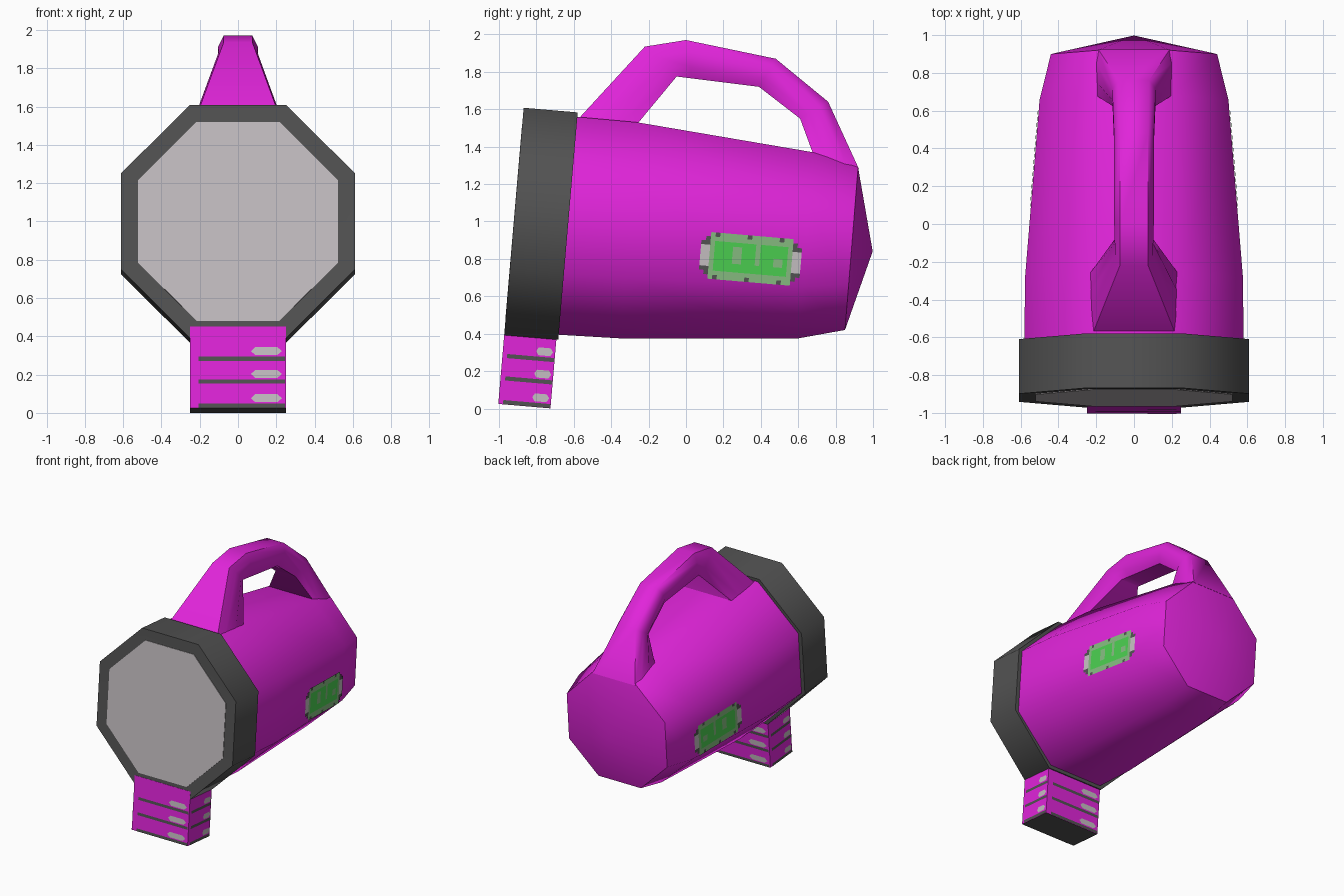
import bpy, bmesh, math
from mathutils import Vector
from mathutils.bvhtree import BVHTree

if "Cube" in bpy.data.objects:
    bpy.data.objects.remove(bpy.data.objects["Cube"])


def material(name, r, g, b):
    m = bpy.data.materials.new(name)
    m.diffuse_color = (r, g, b, 1)
    m.use_nodes = True
    m.node_tree.nodes["Principled BSDF"].inputs["Base Color"].default_value = m.diffuse_color
    return m


MAGENTA = material("magenta", 0.75, 0.018, 0.70)
GREY = material("dark grey", 0.085, 0.085, 0.085)
PALE = material("light grey", 0.56, 0.52, 0.54)
GREEN = material("green", 0.07, 0.62, 0.08)
SOFT = material("pale green", 0.24, 0.50, 0.22)


def finish(bm, name, mats, angle=None, recalc=True):
    if recalc:
        bmesh.ops.recalc_face_normals(bm, faces=bm.faces[:])
    me = bpy.data.meshes.new(name)
    bm.to_mesh(me)
    bm.free()
    for m in mats:
        me.materials.append(m)
    ob = bpy.data.objects.new(name, me)
    bpy.context.collection.objects.link(ob)
    if angle:
        bpy.ops.object.select_all(action='DESELECT')
        ob.select_set(True)
        bpy.context.view_layer.objects.active = ob
        bpy.ops.object.shade_smooth_by_angle(angle=math.radians(angle))
    return ob


def loft(rings, tip=None):
    """Skin a list of equal point rings; close the end flat or to a tip."""
    bm = bmesh.new()
    vs = [[bm.verts.new(p) for p in r] for r in rings]
    n = len(vs[0])
    for a, b in zip(vs, vs[1:]):
        for i in range(n):
            bm.faces.new((a[i], a[(i + 1) % n], b[(i + 1) % n], b[i]))
    bm.faces.new(vs[0])
    if tip:
        t = bm.verts.new(tip)
        for i in range(n):
            bm.faces.new((vs[-1][i], vs[-1][(i + 1) % n], t))
    else:
        bm.faces.new(vs[-1])
    bmesh.ops.recalc_face_normals(bm, faces=bm.faces[:])
    return bm


# Head frame: x across, d back along the tilted axis, u up along the tilted face
T = math.radians(4.9)


def head(x, d, u):
    return Vector((x, -0.92 + d * math.cos(T) + u * math.sin(T),
                   1.0 - d * math.sin(T) + u * math.cos(T)))


def octagon(r, d):
    k = r / math.cos(math.pi / 8)
    return [head(k * math.cos(a), d, k * math.sin(a))
            for a in (math.pi / 8 + i * math.pi / 4 for i in range(8))]


# Head ring and lens
finish(loft([octagon(0.52, 0.003), octagon(0.61, 0), octagon(0.61, 0.29),
             octagon(0.55, 0.29)]), "head_ring", [GREY], 60)
finish(loft([octagon(0.522, -0.001), octagon(0.522, 0.01)]), "lens", [PALE])


# Body: octagonal sections (top y, top z, bottom y, bottom z, half width, flat half)
def section(ty, tz, by, bz, w, c):
    pts = [(c, 1), (w, .71), (w, .28), (c, 0)]
    pts += [(-x, f) for x, f in reversed(pts)]
    return [(x, by + (ty - by) * f, bz + (tz - bz) * f) for x, f in pts]


body = loft([section(-.59, 1.56, -.69, .395, .58, .24),
             section(-.26, 1.53, -.35, .375, .577, .24),
             section(.68, 1.37, .60, .375, .50, .20),
             section(.92, 1.29, .85, .42, .44, .19)], tip=(0, .998, .84))
tree = BVHTree.FromBMesh(body)
finish(body, "body", [MAGENTA], 60)


# Handle: outer point, inner point, half widths at outer, middle and inner
def grip(oy, oz, iy, iz, wo, wm, wi):
    pts = [(wo, 0), (wm, .3), (wm, .7), (wi, 1)]
    pts += [(-x, f) for x, f in reversed(pts)]
    return [(x, oy + (iy - oy) * f, oz + (iz - oz) * f) for x, f in pts]


finish(loft([grip(-.62, 1.50, -.27, 1.51, .235, .24, .24),
             grip(-.22, 1.935, -.05, 1.775, .075, .10, .08),
             grip(0, 1.97, .03, 1.765, .075, .105, .08),
             grip(.48, 1.87, .39, 1.72, .075, .105, .08),
             grip(.76, 1.64, .61, 1.55, .08, .115, .09),
             grip(.925, 1.28, .68, 1.36, .19, .20, .20)]),
       "handle", [MAGENTA], 60)

# Foot with grey underside
HX, HD, DC = 0.25, 0.14, 0.14
foot = loft([[head(sx * HX, DC + sd * HD, u)
              for sx, sd in ((-1, -1), (1, -1), (1, 1), (-1, 1))]
             for u in (-0.55, -0.979)])
for f in foot.faces:
    f.material_index = 1 if f.normal.z < -0.7 else 0
finish(foot, "foot", [MAGENTA, GREY])

# Foot markings: stripe and rounded tab repeated on the four sides
marks = bmesh.new()
for k in range(4):
    nx, nd = ((0, -1), (1, 0), (0, 1), (-1, 0))[k]
    rx, rd = -nd, nx

    def mark(shape, idx, off):
        pts = [head((rx * a + nx) * HX + nx * off,
                    DC + (rd * a + nd) * HD + nd * off, u) for a, u in shape]
        f = marks.faces.new([marks.verts.new(p) for p in pts])
        f.normal_update()
        if f.normal.dot(head(nx, nd, 0) - head(0, 0, 0)) < 0:
            f.normal_flip()
        f.material_index = idx

    for u in (-0.72, -0.84, -0.967):
        mark([(-.82, u - .011), (.98, u - .011), (.98, u + .011), (-.82, u + .011)], 0, .003)
        v = u + .04
        mark([(.27, v), (.36, v - .021), (.82, v - .021), (.92, v),
              (.82, v + .021), (.36, v + .021)], 1, .005)
finish(marks, "foot_markings", [GREY, PALE], recalc=False)

# Side label: a grid laid on the body sides, coloured by cell
NI, NJ = 22, 11


def cell_colour(i, j):
    end = min(i, NI - 1 - i)
    edge = min(j, NJ - 1 - j)
    if end + edge < 2:
        return None
    if end < 2:
        return 1 if 3 <= edge else 0
    if edge < 1:
        return 0 if i % 7 == 3 else 3
    if edge < 2 or end < 3:
        return 3
    if (i in (7, 8) and 4 <= j <= 7) or (i == 12 and j > 3) or (i in (16, 17) and 4 <= j <= 5):
        return 3
    return 2


label = bmesh.new()
for side in (1, -1):
    grid = {}
    for i in range(NI + 1):
        for j in range(NJ + 1):
            s, t = (i / NI - .5) * .54, (j / NJ - .5) * .25
            y, z = .345 + s * math.cos(T) + t * math.sin(T), .80 - s * math.sin(T) + t * math.cos(T)
            hit, nor, _, _ = tree.ray_cast(Vector((side * 2, y, z)), Vector((-side, 0, 0)))
            grid[i, j] = label.verts.new(hit + Vector((side * .006, 0, 0)))
    for i in range(NI):
        for j in range(NJ):
            c = cell_colour(i, j)
            if c is None:
                continue
            q = [grid[i, j], grid[i + 1, j], grid[i + 1, j + 1], grid[i, j + 1]]
            label.faces.new(q if side > 0 else q[::-1]).material_index = c
bmesh.ops.delete(label, geom=[v for v in label.verts if not v.link_faces], context='VERTS')
finish(label, "side_labels", [GREY, PALE, GREEN, SOFT], recalc=False)
